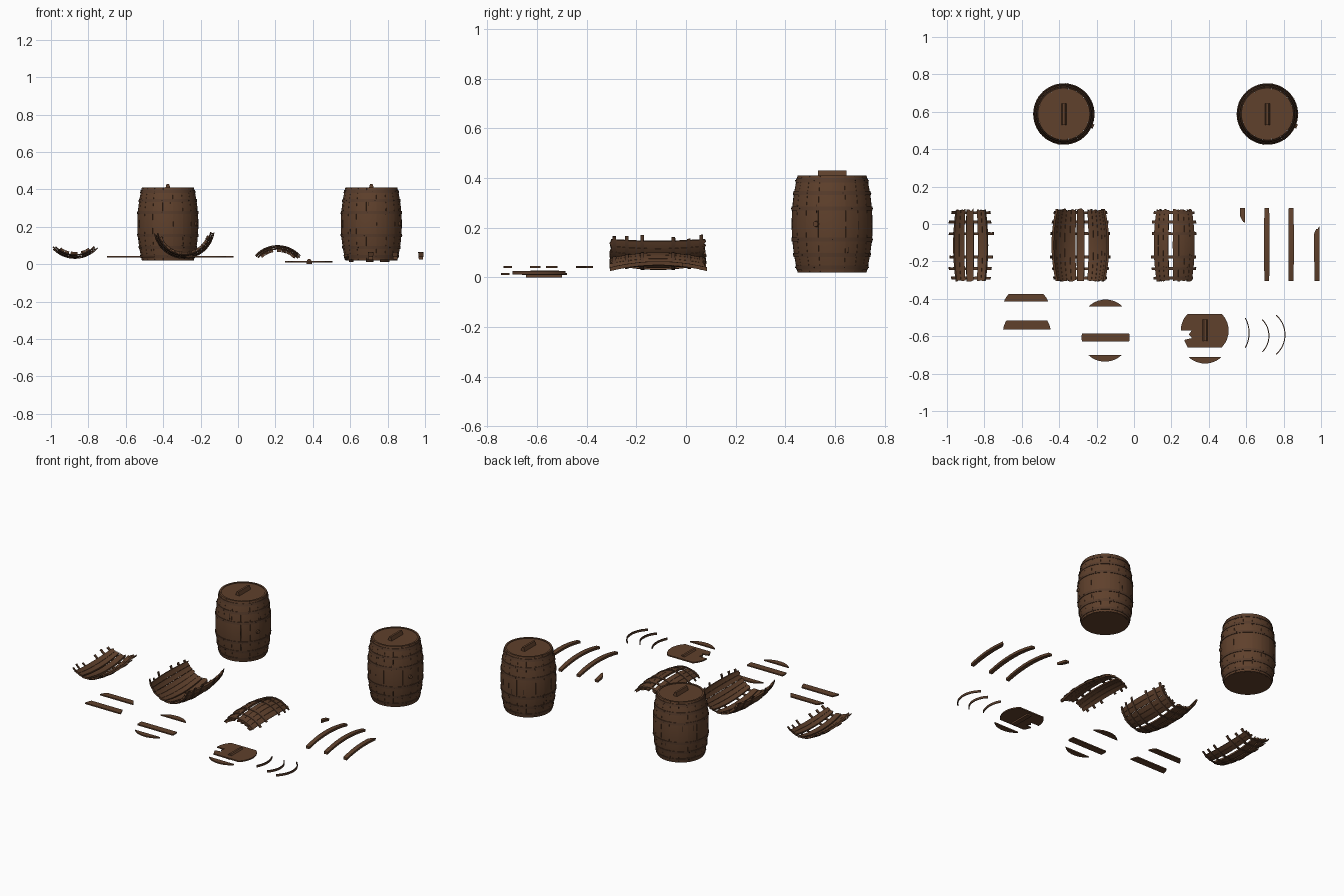
import bpy, bmesh, math, random
from mathutils import Vector, Matrix

random.seed(4)
if "Cube" in bpy.data.objects:
    bpy.data.objects.remove(bpy.data.objects["Cube"])


def material(name, rgb):
    m = bpy.data.materials.new(name)
    m.use_nodes = True
    m.diffuse_color = (*rgb, 1)
    m.node_tree.nodes["Principled BSDF"].inputs["Base Color"].default_value = (*rgb, 1)
    return m


WOOD = material("brown wood", (0.115, 0.052, 0.025))
HOOP = material("dark brown hoop", (0.095, 0.045, 0.024))
MARK = material("black brown marks", (0.02, 0.011, 0.007))

HALF = 0.195                                  # half height of a barrel
HOOP_Z = (-0.175, -0.125, -0.0625, 0.0625, 0.125, 0.175)
LID_R = 0.128


def belly(z):
    return 0.163 - 0.024 * (z / HALF) ** 2


def finish(name, bm, mat):
    bmesh.ops.recalc_face_normals(bm, faces=bm.faces)
    me = bpy.data.meshes.new(name)
    bm.to_mesh(me)
    bm.free()
    me.materials.append(mat)
    ob = bpy.data.objects.new(name, me)
    bpy.context.collection.objects.link(ob)
    bpy.ops.object.select_all(action="DESELECT")
    ob.select_set(True)
    bpy.context.view_layer.objects.active = ob
    bpy.ops.object.shade_smooth_by_angle(angle=math.radians(30))
    return ob


def upright(x, y):
    return lambda v: Vector((x + v.x, y + v.y, 0.215 + v.z))


def lying(x, y, z):
    return lambda v: Vector((x + v.x, y + v.z, z + v.y))


def shell(bm, place, a0, a1, z0, z1, nz=8, na=3, lift=0.0, thick=0.012, jag=0.0, low=0.0):
    """Curved slab following the barrel belly between two angles, with splintered ends."""
    layers = [[], []]
    for i in range(na + 1):
        a = math.radians(a0 + (a1 - a0) * i / na)
        top, bottom = z1 - random.uniform(0, jag), z0 + random.uniform(0, low)
        for layer, depth in zip(layers, (0, thick)):
            col = []
            for j in range(nz + 1):
                z = bottom + (top - bottom) * j / nz
                r = belly(z) + lift - depth
                col.append(bm.verts.new(place(Vector((r * math.cos(a), r * math.sin(a), z)))))
            layer.append(col)
    out, inn = layers
    for i in range(na):
        for j in range(nz):
            for g in layers:
                bm.faces.new((g[i][j], g[i + 1][j], g[i + 1][j + 1], g[i][j + 1]))
        for j in (0, nz):
            bm.faces.new((out[i][j], out[i + 1][j], inn[i + 1][j], inn[i][j]))
    for i in (0, na):
        for j in range(nz):
            bm.faces.new((out[i][j], out[i][j + 1], inn[i][j + 1], inn[i][j]))


def slab(name, outline, z0, z1, mat=WOOD):
    """Flat plank from an outline."""
    bm = bmesh.new()
    face = bm.faces.new([bm.verts.new((x, y, z0)) for x, y in outline])
    ext = bmesh.ops.extrude_face_region(bm, geom=[face])
    verts = [v for v in ext["geom"] if isinstance(v, bmesh.types.BMVert)]
    bmesh.ops.translate(bm, verts=verts, vec=(0, 0, z1 - z0))
    return finish(name, bm, mat)


def lid_strip(name, x, y, lo, hi, z0, z1, notch=()):
    """Slice of the round lid between two chords; y is the centre of the lid circle."""
    heights = [lo + (hi - lo) * i / 8 for i in range(9)]
    width = [math.sqrt(max(LID_R ** 2 - h * h, 1e-6)) for h in heights]
    right = [(x + w, y + h) for w, h in zip(width, heights)]
    left = [(x - w, y + h) for w, h in zip(width, heights)][::-1]
    if notch:
        left = left[:5] + [(x + a, y + b) for a, b in notch] + left[-1:]
    return slab(name, right + left, z0, z1)


def handle(name, x, y, z, height):
    """Raised grip with a narrowed ridge."""
    bm = bmesh.new()
    bmesh.ops.create_cube(bm, size=1)
    for v in bm.verts:
        taper = 0.45 if v.co.z > 0 else 1
        v.co = Vector((x + v.co.x * 0.028 * taper, y + v.co.y * 0.115, z + (v.co.z + 0.5) * height))
    finish(name, bm, WOOD)


def whole_barrel(tag, x, y):
    place = upright(x, y)
    bm = bmesh.new()
    step = 360 / 18
    for k in range(18):
        shell(bm, place, k * step + 0.2, (k + 1) * step - 0.2, -HALF, HALF, nz=12)
    finish(tag + "_staves", bm, WOOD)
    bm = bmesh.new()
    for z in HOOP_Z:
        shell(bm, place, 0, 360, z - 0.008, z + 0.008, nz=1, na=54, lift=0.003, thick=0.005)
    finish(tag + "_hoops", bm, HOOP)
    # lids
    for part, z in (("top_lid", HALF - 0.009), ("bottom_lid", 0.004 - HALF)):
        bm = bmesh.new()
        bmesh.ops.create_cone(bm, cap_ends=True, segments=54, radius1=0.134, radius2=0.134,
                              depth=0.01, matrix=Matrix.Translation(place(Vector((0, 0, z)))))
        finish(tag + "_" + part, bm, WOOD)
    handle(tag + "_handle", x, y, 0.404, 0.026)
    # bung, rivets and short cracks
    bm = bmesh.new()
    spin = Matrix.Rotation(math.radians(-23), 4, "Z")
    bmesh.ops.create_cone(bm, cap_ends=True, segments=16, radius1=0.013, radius2=0.011, depth=0.02,
                          matrix=Matrix.Translation((x, y, 0.215)) @ spin
                          @ Matrix.Translation((0.162, 0, 0)) @ Matrix.Rotation(math.pi / 2, 4, "Y"))
    finish(tag + "_bung", bm, WOOD)
    bm = bmesh.new()
    for z in HOOP_Z:
        for k in range(6):
            a = k * 60 + random.uniform(0, 40)
            shell(bm, place, a, a + 1.2, z - 0.002, z + 0.002, nz=1, na=1, lift=0.005, thick=0.003)
    for k in range(10):
        a, z = k * 36 + random.uniform(0, 25), random.uniform(-0.15, 0.1)
        shell(bm, place, a, a + 0.7, z, z + 0.035, nz=2, na=1, lift=0.0006, thick=0.002)
    finish(tag + "_marks", bm, MARK)


def broken_shell(tag, place, groups, hoop_from, hoop_to):
    """Part of a smashed barrel: groups are (start, end, stave count)."""
    bm = bmesh.new()
    for a0, a1, n in groups:
        w = (a1 - a0) / n
        for k in range(n):
            shell(bm, place, a0 + k * w + 0.3, a0 + (k + 1) * w - 0.3, -HALF, HALF,
                  nz=10, jag=0.014, low=0.008)
    finish(tag + "_staves", bm, WOOD)
    bm = bmesh.new()
    for z in HOOP_Z:
        shell(bm, place, hoop_from + random.uniform(0, 7), hoop_to - random.uniform(0, 7),
              z - 0.008, z + 0.008, nz=1, na=16, lift=0.003, thick=0.005, jag=0.003)
    finish(tag + "_hoops", bm, HOOP)


# standing barrels
whole_barrel("left_barrel", 0.713, 0.588)
whole_barrel("right_barrel", -0.375, 0.588)

# smashed barrel sides
broken_shell("right_fragment", lying(-0.872, -0.113, 0.193),
             [(-126, -103, 2), (-100, -84, 1), (-76, -55, 2)], -141, -40)
broken_shell("middle_fragment", lying(-0.288, -0.113, 0.193),
             [(-160, -99, 5), (-97, -81, 1), (-73, -17, 5)], -170, -8)
broken_shell("left_fragment", lying(0.212, -0.113, -0.062),
             [(46, 92, 4), (100, 131, 3)], 38, 140)

# loose staves: x, lower end, upper end, splinter at top, splinter at bottom
for i, (x, lo, hi, top, bottom) in enumerate((
        (0.58, 0.08, HALF, 0, 0.08), (0.71, -HALF, HALF, 0, 0),
        (0.84, -HALF, HALF, 0, 0), (0.978, -HALF, 0.11, 0.06, 0))):
    bm = bmesh.new()
    shell(bm, lying(x, -0.11, -0.098), 84.8, 95.2, lo, hi, nz=10, thick=0.015, jag=top, low=bottom)
    finish("loose_stave_%d" % (i + 1), bm, WOOD)

# loose lid planks
lid_strip("lid_plank_1", -0.577, -0.463, 0.048, 0.088, 0.037, 0.045)
lid_strip("lid_plank_2", -0.573, -0.583, 0.02, 0.066, 0.037, 0.045)
lid_strip("lid_plank_3", -0.152, -0.532, 0.09, 0.127, 0.037, 0.045)
lid_strip("lid_plank_4", -0.152, -0.607, -0.022, 0.022, 0.037, 0.045)
lid_strip("lid_plank_5", -0.155, -0.608, -0.127, -0.092, 0.037, 0.045)
lid_strip("lid_plank_6", 0.38, -0.618, -0.127, -0.092, 0.01, 0.018)

# broken lid with its grip and the batten under it
lid_strip("broken_lid", 0.378, -0.57, -0.09, 0.09, 0.01, 0.018,
          notch=((-0.07, 0.0), (-0.085, -0.02), (-0.068, -0.04), (-0.11, -0.05)))
handle("broken_lid_handle", 0.38, -0.568, 0.016, 0.011)
slab("broken_lid_batten", [(0.365, -0.645), (0.395, -0.645), (0.395, -0.5), (0.365, -0.5)], 0.0, 0.011)

# loose hoop pieces: outer x, middle y, radius, half angle
for i, (x, y, r, half) in enumerate(((0.618, -0.582, 0.165, 29), (0.724, -0.598, 0.125, 45),
                                     (0.81, -0.592, 0.142, 49))):
    angles = [math.radians(half * (k / 8 - 1)) for k in range(17)]
    arc = [[(x - r + q * math.cos(a), y + q * math.sin(a)) for a in angles] for q in (r, r - 0.005)]
    slab("loose_hoop_%d" % (i + 1), arc[0] + arc[1][::-1], 0.011, 0.025, HOOP)
